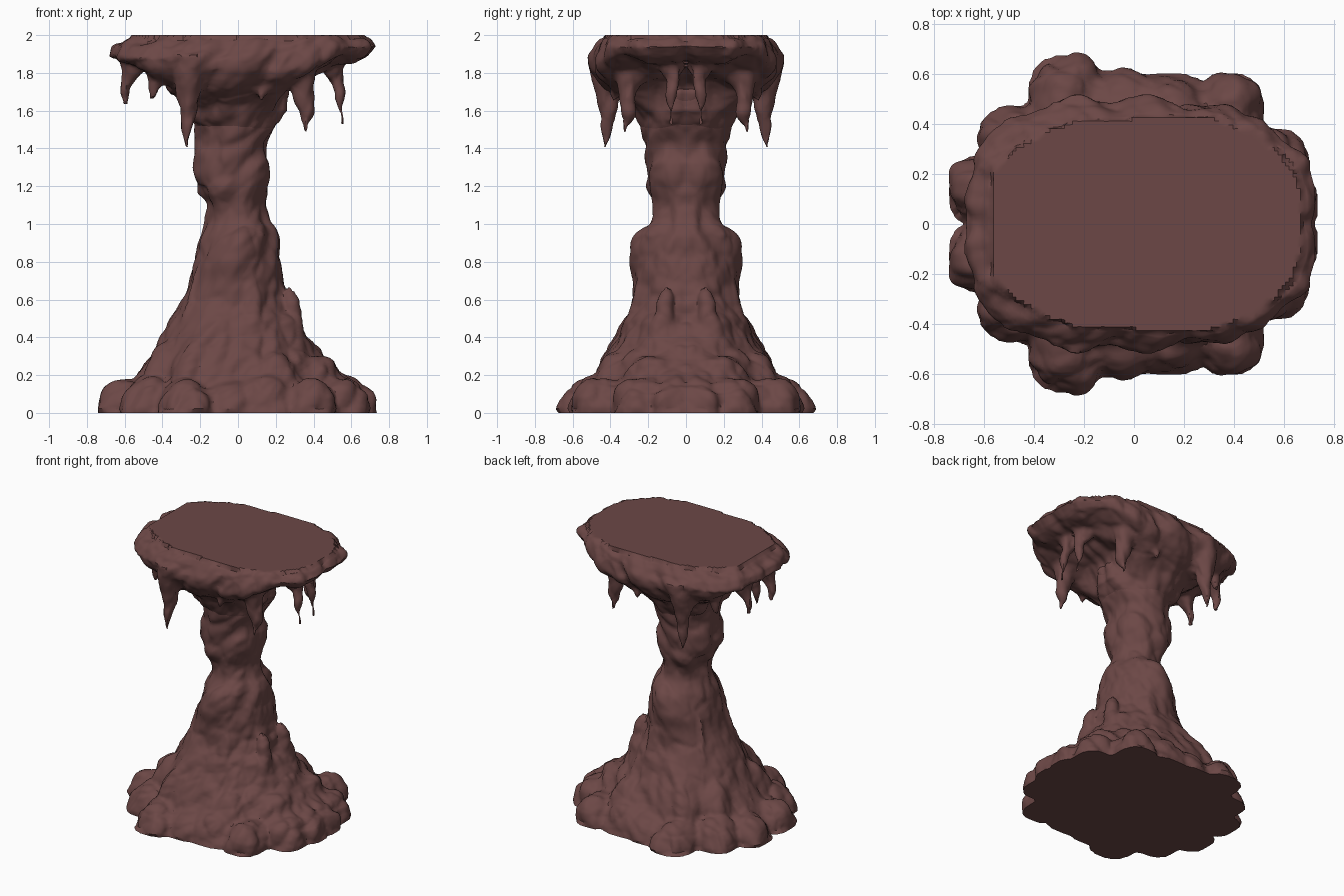
import bpy, bmesh, math
from mathutils import Vector, noise

cube = bpy.data.objects.get("Cube")
if cube:
    bpy.data.objects.remove(cube, do_unlink=True)

stone = bpy.data.materials.new("red_brown_stone")
stone.use_nodes = True
STONE_COLOUR = (0.15, 0.064, 0.061, 1)
stone.diffuse_color = STONE_COLOUR
stone.node_tree.nodes["Principled BSDF"].inputs["Base Color"].default_value = STONE_COLOUR


def rock(p, scale):
    """Slanted rock relief with creases, mirrored across y = 0."""
    q = Vector((p.x - 0.4 * p.z, abs(p.y), p.z * 0.7)) * scale
    near = noise.voronoi(q)[0]
    crease = min(1.0, (near[1] - near[0]) * 2) - 0.6
    return 0.8 * noise.noise(q * 1.3 + Vector((3, 7, 1))) + crease * 0.6


def finish(name, bm):
    """Fuse the overlapping pieces into one skin and chisel it."""
    mesh = bpy.data.meshes.new(name)
    bm.to_mesh(mesh)
    bm.free()
    obj = bpy.data.objects.new(name, mesh)
    bpy.context.collection.objects.link(obj)
    bpy.ops.object.select_all(action='DESELECT')
    obj.select_set(True)
    bpy.context.view_layer.objects.active = obj
    fuse = obj.modifiers.new("fuse", 'REMESH')
    fuse.mode = 'VOXEL'
    fuse.voxel_size = 0.015
    bpy.ops.object.modifier_apply(modifier=fuse.name)
    normals = [v.normal.copy() for v in obj.data.vertices]
    for v, n in zip(obj.data.vertices, normals):
        p = v.co.copy()
        if p.z < 0.012:
            v.co.z = 0
        elif p.z > 1.985:
            v.co.z = 2
        else:
            v.co = p + n * (0.03 * rock(p, 5) + 0.012 * rock(p, 10))
            v.co.z = min(2, max(0, v.co.z))
    obj.data.materials.clear()
    obj.data.materials.append(stone)
    bpy.ops.object.shade_smooth_by_angle(angle=math.radians(38))


def resample(rings, step):
    """Fill in rings between the given ones; each is z, cx, cy, rx, ry."""
    out = []
    for a, b in zip(rings, rings[1:]):
        n = max(1, round((b[0] - a[0]) / step))
        for k in range(n):
            out.append([u + (v - u) * k / n for u, v in zip(a, b)])
    return out + [list(rings[-1])]


def loft(bm, rings, sides, power, relief, scale, hollow=0):
    """Stack of rounded rings; hollow scoops the underside at both ends."""
    rows = []
    for i, (z, cx, cy, rx, ry) in enumerate(rings):
        row = []
        scoop = hollow * max(0, 1 - abs(z - 1.74) / .13) ** .5
        for j in range(sides):
            a = math.tau * j / sides
            c, s = math.cos(a), math.sin(a)
            reach = rx * (1 - scoop * c ** 6)
            p = Vector((cx + reach * math.copysign(abs(c) ** power, c),
                        cy + ry * math.copysign(abs(s) ** power, s), z))
            p += Vector((c, s, 0)) * rock(p, scale) * relief * min(1, 0.25 + rx * 1.5)
            row.append(bm.verts.new(p))
        rows.append(row)
    for lo, hi in zip(rows, rows[1:]):
        for j in range(sides):
            k = (j + 1) % sides
            bm.faces.new((lo[j], lo[k], hi[k], hi[j]))
    bm.faces.new(rows[0][::-1])
    bm.faces.new(rows[-1])


def boulder(bm, x, y, rx, ry, rz):
    """Blocky lump of rock with a flat base on the ground."""
    made = bmesh.ops.create_icosphere(bm, subdivisions=4, radius=1)
    for v in made["verts"]:
        c = [math.copysign(abs(k) ** .75, k) for k in v.co]
        lean = 1 - .15 * max(0, c[2])
        v.co = Vector((x + rx * c[0] * lean, y + ry * c[1] * lean,
                       max(0, rz * c[2])))


def span(z, left, right, half):
    return (z, (left + right) / 2, 0, (right - left) / 2, half)


# Column: spreading foot, narrow waist and the start of the flare
column = [span(0, -.64, .64, .55), span(.13, -.6, .62, .52),
          span(.24, -.51, .53, .45), span(.38, -.43, .41, .38),
          span(.5, -.36, .31, .33), span(.62, -.31, .25, .29),
          span(.8, -.24, .23, .28), span(.94, -.21, .21, .25),
          span(1.02, -.19, .17, .2), span(1.1, -.2, .16, .2),
          span(1.2, -.23, .165, .225), span(1.32, -.215, .175, .22),
          span(1.42, -.215, .17, .21), span(1.54, -.23, .22, .24),
          span(1.72, -.28, .27, .28)]

# Cap: flaring underside, thin ragged rim and a flat table top
cap = [span(1.46, -.18, .16, .19), span(1.54, -.24, .23, .25),
       span(1.62, -.31, .28, .32), span(1.7, -.46, .35, .42),
       span(1.76, -.55, .45, .48), span(1.82, -.64, .57, .51),
       span(1.88, -.71, .68, .51), span(1.94, -.69, .75, .49),
       span(1.98, -.62, .7, .46), span(2, -.55, .6, .42)]

# Boulders: broad outer tier first, then the taller inner tier
boulders = [(-.57, .13, .18, .15, .18), (-.45, .32, .18, .16, .19),
            (-.27, .48, .16, .2, .18), (-.06, .44, .18, .18, .18),
            (.14, .43, .18, .18, .21), (.38, .43, .14, .18, .19),
            (.55, .22, .15, .17, .19), (.58, .07, .16, .14, .18),
            (-.34, .17, .18, .2, .39), (-.2, .31, .2, .19, .41),
            (.15, .32, .25, .21, .33), (.39, .17, .19, .2, .31),
            (-.06, .22, .19, .17, .55)]
# Hanging spikes: x, y, tip height, radius where it meets the cap
spikes = [(-.27, .43, 1.39, .14), (.36, .32, 1.48, .14), (.55, .08, 1.52, .1),
          (-.6, .13, 1.63, .12), (-.45, .3, 1.66, .14), (.12, .38, 1.64, .14)]
# Upright crags leaning on the column: x, y, peak height, radius
crags = [(.28, .11, .66, .09), (-.23, .15, .78, .12), (.06, .19, .98, .12)]

pillar, canopy = bmesh.new(), bmesh.new()
loft(pillar, resample(column, .035), 72, .9, .06, 3)
loft(canopy, resample(cap, .02), 80, .82, .06, 3, hollow=.3)
for side in (1, -1):
    for x, y, rx, ry, rz in boulders:
        boulder(pillar, x, y * side, rx, ry, rz)
    for x, y, tip, r in spikes:
        rings = []
        for k in range(15):
            t = k / 14
            w = r * (.1 + .4 * t ** .8 + .55 * t ** 3)
            pull = 1 - .14 * t * t
            rings.append((tip + (1.9 - tip) * t, x * pull, y * side * pull, w, w))
        loft(canopy, rings, 20, 1, .03, 6)
    for x, y, peak, r in crags:
        rings = []
        for k in range(17):
            t = k / 16
            w = r * (.05 + 1.15 * (1 - t) ** .75)
            spread = 1.35 - .4 * t
            rings.append((peak * t, x * spread, y * side * spread, w, w))
        loft(pillar, rings, 24, .9, .04, 5)
finish("rocky_pillar", pillar)
finish("spiked_cap", canopy)
